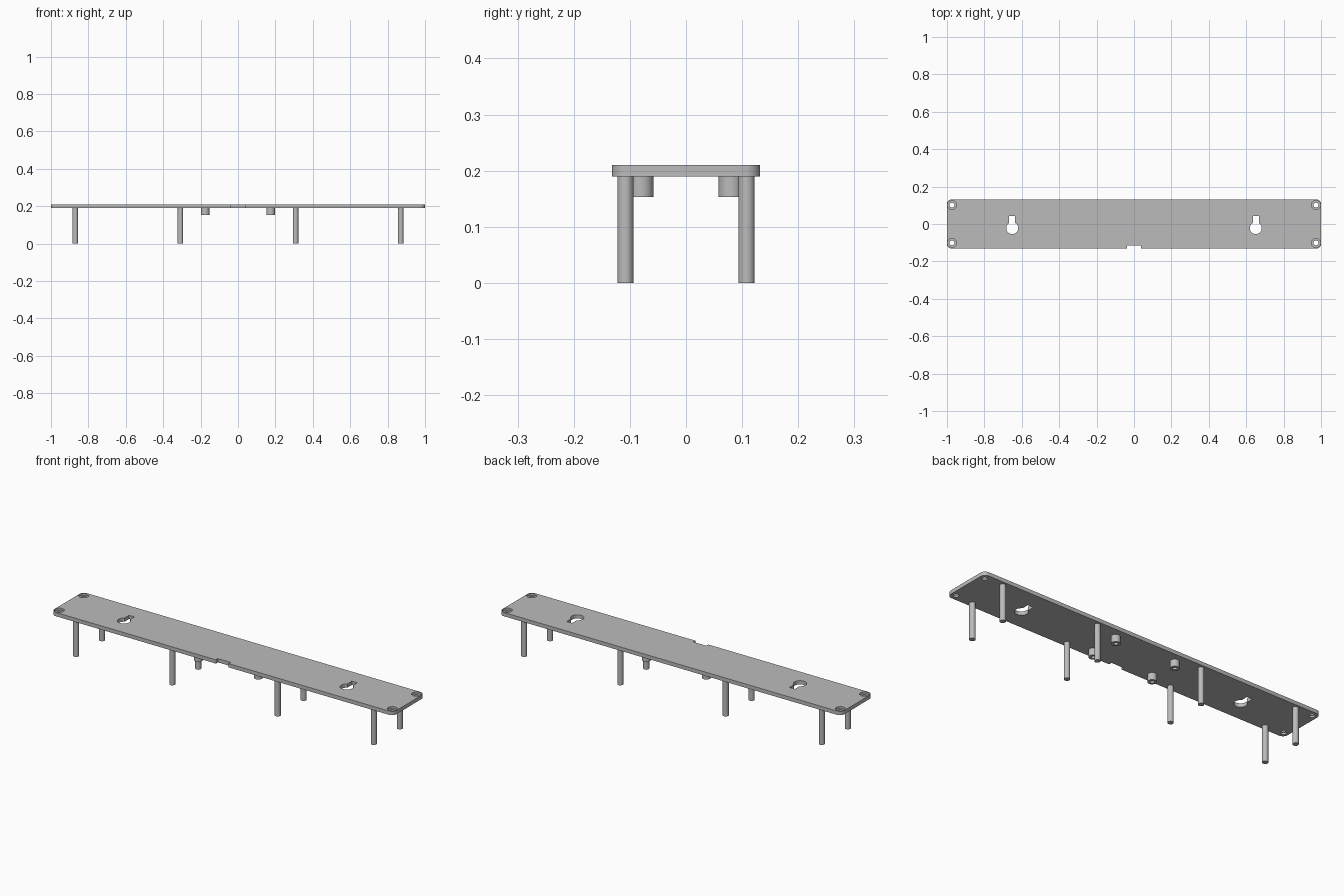
import bpy
import bmesh
import math
from mathutils import Matrix

if "Cube" in bpy.data.objects:
    bpy.data.objects.remove(bpy.data.objects["Cube"])

grey = bpy.data.materials.new("light_grey")
grey.use_nodes = True
colour = (0.5, 0.5, 0.5, 1)
grey.diffuse_color = colour
grey.node_tree.nodes["Principled BSDF"].inputs["Base Color"].default_value = colour

BOTTOM, TOP = 0.19, 0.21


def make(name, bm):
    mesh = bpy.data.meshes.new(name)
    bm.to_mesh(mesh)
    bm.free()
    mesh.materials.append(grey)
    obj = bpy.data.objects.new(name, mesh)
    bpy.context.collection.objects.link(obj)
    return obj


def box(name, x, y, z0, z1, width, depth, corner=0):
    bm = bmesh.new()
    size = Matrix.Diagonal((width, depth, z1 - z0, 1))
    bmesh.ops.create_cube(bm, size=1, matrix=Matrix.Translation((x, y, (z0 + z1) / 2)) @ size)
    if corner:
        upright = [e for e in bm.edges if abs(e.verts[0].co.z - e.verts[1].co.z) > 0.001]
        bmesh.ops.bevel(bm, geom=upright, offset=corner, segments=8, profile=0.5, affect='EDGES')
    return make(name, bm)


def cylinder(name, x, y, z0, z1, radius):
    bm = bmesh.new()
    bmesh.ops.create_cone(bm, cap_ends=True, segments=32, radius1=radius, radius2=radius,
                          depth=z1 - z0, matrix=Matrix.Translation((x, y, (z0 + z1) / 2)))
    return make(name, bm)


def cut(target, cutters):
    # Apply every cutter in turn, then discard it
    for cutter in cutters:
        mod = target.modifiers.new("cut", 'BOOLEAN')
        mod.operation = 'DIFFERENCE'
        mod.solver = 'EXACT'
        mod.object = cutter
    graph = bpy.context.evaluated_depsgraph_get()
    mesh = bpy.data.meshes.new_from_object(target.evaluated_get(graph))
    target.modifiers.clear()
    target.data = mesh
    for cutter in cutters:
        bpy.data.objects.remove(cutter)


# Long flat plate with rounded corners
plate = box("plate", 0, 0, BOTTOM, TOP, 2, 0.264, 0.027)
cutters = [box("notch", 0, -0.14, 0.1, 0.3, 0.075, 0.05)]
for sx in (-1, 1):
    # Keyhole hanging slots
    cutters.append(cylinder("keyhole", sx * 0.651, -0.022, 0.1, 0.3, 0.032))
    cutters.append(box("keyhole_slot", sx * 0.651, 0.01, 0.1, 0.3, 0.032, 0.066))
    # Counterbored corner screw holes
    for sy in (-1, 1):
        cutters.append(cylinder("screw_hole", sx * 0.973, sy * 0.101, 0.1, 0.3, 0.013))
        cutters.append(cylinder("counterbore", sx * 0.973, sy * 0.101, 0.2, 0.3, 0.024))
cut(plate, cutters)
parts = [plate]

sides = {-1: "right", 1: "left"}
ends = {-1: "front", 1: "back"}
for sx, side in sides.items():
    for sy, end in ends.items():
        # Long support posts
        for place, x in (("outer", 0.87), ("inner", 0.308)):
            parts.append(cylinder(f"{end}_{side}_{place}_post", sx * x, sy * 0.108, 0, BOTTOM, 0.0145))
        # Short hollow screw bosses
        x, y = sx * 0.175, sy * 0.08
        boss = cylinder(f"{end}_{side}_boss", x, y, 0.153, BOTTOM, 0.022)
        cut(boss, [cylinder("boss_hole", x, y, 0.1, 0.187, 0.01)])
        parts.append(boss)

# Smooth the round walls and keep the rims sharp
bpy.ops.object.select_all(action='DESELECT')
for part in parts:
    part.select_set(True)
bpy.context.view_layer.objects.active = plate
bpy.ops.object.shade_smooth_by_angle(angle=math.radians(30))
